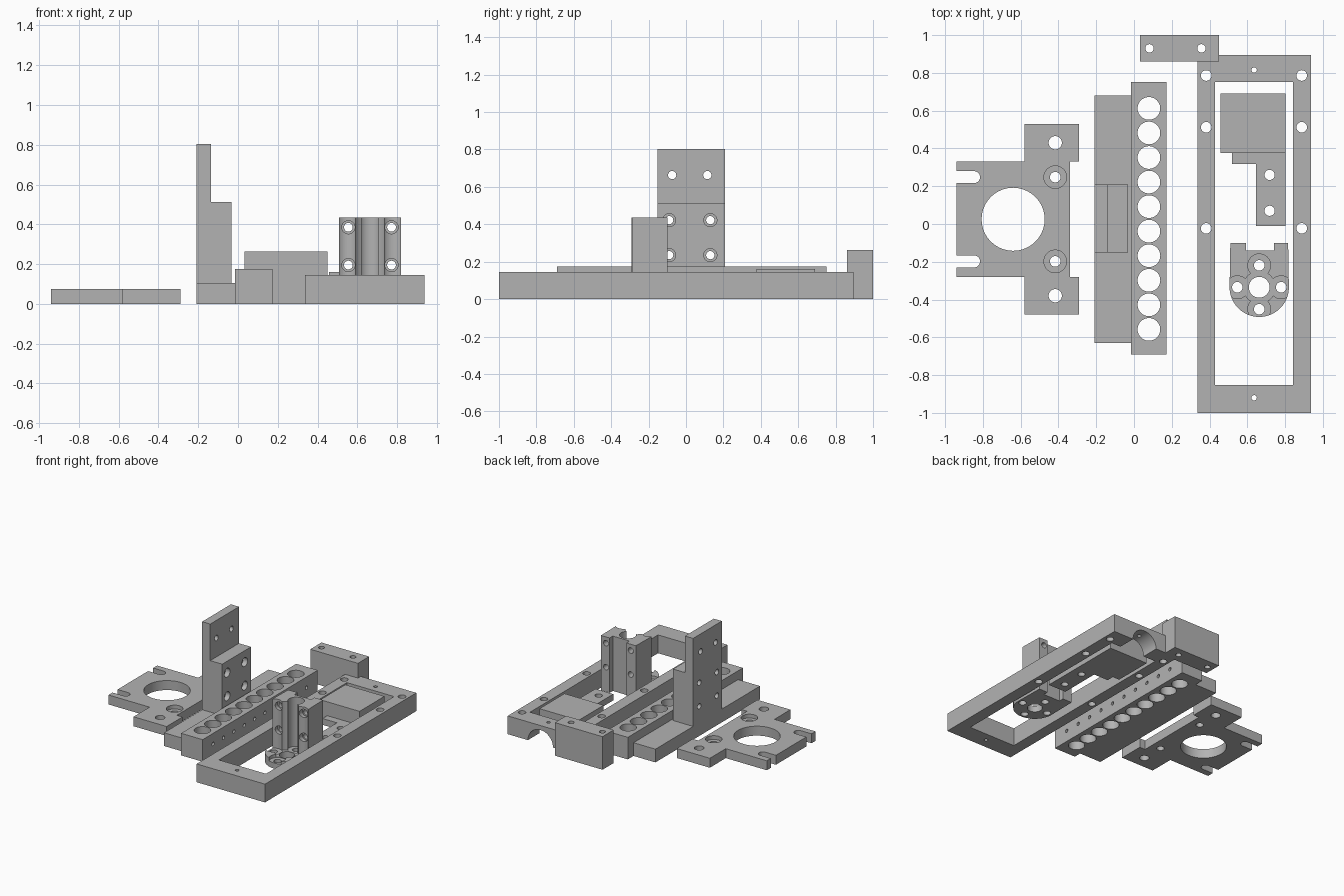
import bpy, bmesh, math
from mathutils import Matrix, Vector

cube = bpy.data.objects.get("Cube")
if cube:
    bpy.data.objects.remove(cube, do_unlink=True)

grey = bpy.data.materials.new("machined grey")
grey.use_nodes = True
COLOR = (0.45, 0.45, 0.45, 1)
grey.diffuse_color = COLOR
grey.node_tree.nodes["Principled BSDF"].inputs["Base Color"].default_value = COLOR


def finish(name, bm):
    bmesh.ops.recalc_face_normals(bm, faces=bm.faces)
    mesh = bpy.data.meshes.new(name)
    bm.to_mesh(mesh)
    bm.free()
    mesh.materials.append(grey)
    obj = bpy.data.objects.new(name, mesh)
    bpy.context.collection.objects.link(obj)
    return obj


def prism(name, points, low, high, axis="z"):
    """Extrude an outline along z, or an (x, z) outline along y."""
    place = {"z": lambda a, b, t: (a, b, t), "y": lambda a, b, t: (a, t, b)}[axis]
    bm = bmesh.new()
    face = bm.faces.new([bm.verts.new(place(a, b, low)) for a, b in points])
    new = bmesh.ops.extrude_face_region(bm, geom=[face])["geom"]
    shift = Vector(place(0, 0, high - low))
    bmesh.ops.translate(bm, vec=shift, verts=[v for v in new if isinstance(v, bmesh.types.BMVert)])
    return finish(name, bm)


def box(name, x, y, z):
    return prism(name, [(x[0], y[0]), (x[1], y[0]), (x[1], y[1]), (x[0], y[1])], *z)


def rod(start, end, radius):
    a, b = Vector(start), Vector(end)
    bm = bmesh.new()
    turn = (b - a).to_track_quat("Z", "Y").to_matrix().to_4x4()
    bmesh.ops.create_cone(bm, cap_ends=True, segments=40, radius1=radius, radius2=radius,
                          depth=(b - a).length, matrix=Matrix.Translation((a + b) / 2) @ turn)
    return finish("cutter", bm)


def cut(obj, cutter):
    mod = obj.modifiers.new("cut", "BOOLEAN")
    mod.operation = "DIFFERENCE"
    mod.solver = "EXACT"
    mod.object = cutter
    bpy.context.view_layer.objects.active = obj
    bpy.ops.object.modifier_apply(modifier=mod.name)
    bpy.data.objects.remove(cutter, do_unlink=True)


def drill(obj, x, y, radius, low=-0.1, high=1):
    cut(obj, rod((x, y, low), (x, y, high), radius))


parts = []

# Motor plate with two tabs, open slots and a large bore
outline = [(-0.94, -0.28), (-0.58, -0.28), (-0.58, -0.48), (-0.29, -0.48), (-0.29, -0.28),
           (-0.34, -0.28), (-0.34, 0.33), (-0.29, 0.33), (-0.29, 0.53), (-0.58, 0.53),
           (-0.58, 0.33), (-0.94, 0.33)]
plate = prism("motor_plate", outline, 0, 0.075)
drill(plate, -0.64, 0.025, 0.167)
for side in (-1, 1):
    mid = 0.025 + side * 0.223
    drill(plate, -0.417, 0.025 + side * 0.405, 0.035)
    drill(plate, -0.417, mid, 0.028)
    drill(plate, -0.417, mid, 0.06, 0.045)
    slot = [(-1, mid - 0.032), (-1, mid + 0.032)]
    for i in range(13):
        a = math.pi / 2 - math.pi * i / 12
        slot.append((-0.847 + 0.032 * math.cos(a), mid + 0.032 * math.sin(a)))
    cut(plate, prism("cutter", slot, -0.1, 0.2))
parts.append(plate)

# Low rail carrying the upright
parts.append(box("base_rail", (-0.208, -0.016), (-0.63, 0.68), (0, 0.105)))

# Stepped upright bracket with counterbored holes
step = [(-0.208, 0), (-0.032, 0), (-0.032, 0.513), (-0.137, 0.513), (-0.137, 0.803), (-0.208, 0.803)]
upright = prism("upright_bracket", step, -0.152, 0.208, "y")
for side in (-1, 1):
    y = 0.02 + side * 0.11
    for z in (0.235, 0.422):
        cut(upright, rod((-0.3, y, z), (0.1, y, z), 0.022))
        cut(upright, rod((-0.07, y, z), (0.1, y, z), 0.035))
    y = 0.02 + side * 0.094
    cut(upright, rod((-0.3, y, 0.663), (0.1, y, 0.663), 0.022))
parts.append(upright)

# Holder bar with ten bores, each with a set screw hole
bar = box("holder_bar", (-0.016, 0.173), (-0.69, 0.752), (0, 0.175))
for i in range(10):
    y = -0.558 + i * 0.13
    drill(bar, 0.079, y, 0.06)
    cut(bar, rod((0.079, y, 0.09), (0.3, y, 0.09), 0.014))
parts.append(bar)

# Rear block
block = box("rear_block", (0.032, 0.45), (0.86, 1.0), (0, 0.262))
for x in (0.082, 0.357):
    drill(block, x, 0.93, 0.022)
parts.append(block)

# Long open frame with an arched underside at the back
frame = box("long_frame", (0.337, 0.937), (-1.0, 0.895), (0, 0.145))
cut(frame, box("cutter", (0.429, 0.842), (-0.852, 0.752), (-0.1, 0.3)))
for x in (0.382, 0.888):
    for y in (-0.023, 0.512, 0.786):
        drill(frame, x, y, 0.028)
for y in (-0.92, 0.815):
    drill(frame, 0.636, y, 0.014)
cut(frame, rod((0.65, 0.7, 0), (0.65, 1, 0), 0.11))
parts.append(frame)

# Slider block and its low arm
parts.append(box("slider_block", (0.458, 0.802), (0.377, 0.69), (0, 0.16)))
arm = prism("slider_arm", [(0.645, -0.01), (0.802, -0.01), (0.802, 0.377), (0.518, 0.377),
                           (0.518, 0.318), (0.645, 0.318)], 0, 0.05)
for y in (0.07, 0.26):
    drill(arm, 0.718, y, 0.027)
parts.append(arm)

# Flanged clamp: round foot with a tall grooved back
cx, cy = 0.663, -0.335
foot = [(0.816, -0.1), (0.74, -0.1), (0.74, -0.14), (0.593, -0.14), (0.593, -0.1), (0.51, -0.1)]
for i in range(33):
    a = math.pi + math.pi * i / 32
    foot.append((cx + 0.157 * math.cos(a), cy + 0.157 * math.sin(a)))
clamp = prism("flanged_clamp", foot, 0, 0.435)
cut(clamp, box("cutter", (0.4, 0.9), (-0.6, -0.293), (0.07, 0.6)))
drill(clamp, cx, cy, 0.085, 0.05)
drill(clamp, cx, cy, 0.055)
for dx, dy in ((1, 0), (-1, 0), (0, 1), (0, -1)):
    x, y = cx + 0.116 * dx, cy + 0.116 * dy
    drill(clamp, x, y, 0.0605, 0.045)
    drill(clamp, x, y, 0.028)
for x in (0.555, 0.772):
    for z in (0.195, 0.385):
        cut(clamp, rod((x, -0.4, z), (x, 0, z), 0.022))
        cut(clamp, rod((x, -0.4, z), (x, -0.25, z), 0.033))
parts.append(clamp)

# Smooth bores, crisp edges
bpy.ops.object.select_all(action="DESELECT")
for part in parts:
    part.select_set(True)
bpy.context.view_layer.objects.active = parts[0]
bpy.ops.object.shade_smooth_by_angle(angle=math.radians(30))
